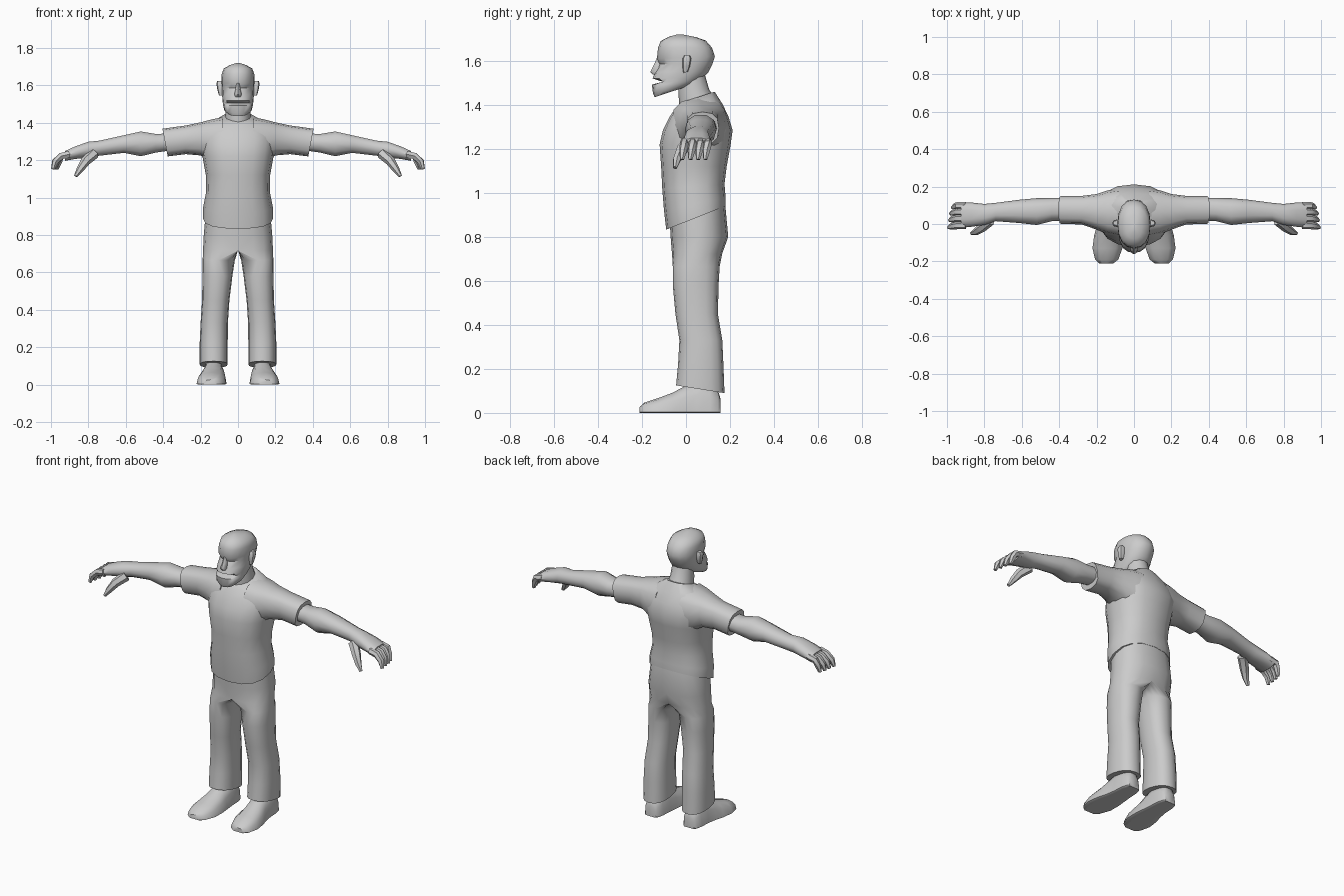
import bpy, bmesh, math
from mathutils import Vector

grey = bpy.data.materials.new("plain grey")
grey.diffuse_color = (0.6, 0.6, 0.6, 1)


def spow(t, p):
    return math.copysign(abs(t) ** p, t) if abs(t) > 1e-6 else 0.0


def loft(name, rings, n=12, power=0.85, mirror=False, edit=None, smooth=45):
    """Skin a row of rings, each given as centre, half axis u, half axis v."""
    bm = bmesh.new()
    rows = []
    for c, u, v in rings:
        c, u, v = Vector(c), Vector(u), Vector(v)
        rows.append([bm.verts.new(c + u * spow(math.cos(a), power) + v * spow(math.sin(a), power))
                     for a in (2 * math.pi * i / n for i in range(n))])
    for a, b in zip(rows, rows[1:]):
        for i in range(n):
            j = (i + 1) % n
            bm.faces.new((a[i], a[j], b[j], b[i]))
    bm.faces.new(rows[0][::-1])
    bm.faces.new(rows[-1])
    bmesh.ops.recalc_face_normals(bm, faces=bm.faces[:])
    if edit:
        edit(bm, rows)
    me = bpy.data.meshes.new(name)
    bm.to_mesh(me)
    bm.free()
    me.materials.append(grey)
    ob = bpy.data.objects.new(name, me)
    bpy.context.collection.objects.link(ob)
    if mirror:
        ob.modifiers.new("mirror", 'MIRROR')
    bpy.ops.object.select_all(action='DESELECT')
    ob.select_set(True)
    bpy.context.view_layer.objects.active = ob
    bpy.ops.object.shade_smooth_by_angle(angle=math.radians(smooth))
    return ob


def level(zf, zb, yf, yb, hw, cx=0.0):
    """Ring around the z axis; front and back may have different heights."""
    return ((cx, (yf + yb) / 2, (zf + zb) / 2), (hw, 0, 0), (0, (yb - yf) / 2, (zb - zf) / 2))


def across(x, y0, y1, z0, z1, lean=0.0):
    """Ring around the x axis."""
    return ((x, (y0 + y1) / 2, (z0 + z1) / 2), (0, (y1 - y0) / 2, 0), (lean, 0, (z1 - z0) / 2))


def tube(name, path, radii):
    """Tapered finger following a path in the xz direction."""
    rings = []
    for i, p in enumerate(path):
        d = (Vector(path[min(i + 1, len(path) - 1)]) - Vector(path[max(i - 1, 0)])).normalized()
        u = d.cross(Vector((0, 0, 1))).normalized()
        rings.append((p, u * radii[i], u.cross(d) * radii[i]))
    return loft(name, rings, n=6, power=1, mirror=True)


# Shirt body, with the hem lower in front
loft("shirt_body", [
    level(.833, .94, -.09, .18, .187),
    level(.92, .98, -.10, .18, .186),
    level(1.02, 1.04, -.108, .175, .170),
    level(1.12, 1.12, -.113, .185, .172),
    level(1.22, 1.22, -.12, .203, .190),
    level(1.285, 1.285, -.105, .212, .200),
    level(1.345, 1.35, -.075, .192, .195),
    level(1.39, 1.405, -.045, .165, .155),
    level(1.41, 1.46, -.025, .13, .075)], n=16)

# Sleeves
loft("sleeve", [
    across(.08, -.07, .19, 1.17, 1.43),
    across(.14, -.055, .18, 1.19, 1.418),
    across(.20, -.03, .16, 1.225, 1.402),
    across(.28, -.002, .15, 1.232, 1.385),
    across(.39, 0, .15, 1.22, 1.368, .014)], power=.75, mirror=True)

# Bare arms running into the palms
loft("arm", [
    across(.36, .02, .14, 1.25, 1.345),
    across(.44, .015, .14, 1.238, 1.342),
    across(.52, -.005, .138, 1.218, 1.356),
    across(.61, .005, .13, 1.237, 1.335),
    across(.74, .015, .113, 1.222, 1.306),
    across(.80, -.005, .107, 1.212, 1.30),
    across(.87, -.015, .115, 1.205, 1.275),
    across(.925, -.02, .117, 1.195, 1.25)], n=10, mirror=True)

# Fingers and thumb
for k, (y, reach) in enumerate([(-.008, .99), (.03, .985), (.065, .98), (.098, .97)]):
    tube("finger_%d" % (k + 1),
         [(.90, y, 1.232), (.945, y, 1.222), (reach - .012, y - .005, 1.192), (reach, y - .01, 1.152)],
         [.02, .02, .018, .010])
tube("thumb", [(.77, .02, 1.235), (.815, -.02, 1.195), (.845, -.042, 1.15), (.868, -.05, 1.114)],
     [.03, .026, .019, .010])

# Neck
loft("neck", [
    level(1.39, 1.42, -.03, .14, .072),
    level(1.46, 1.47, -.035, .105, .065),
    level(1.53, 1.54, -.03, .085, .060)], power=1)


def face_detail(bm, rows):
    # Open mouth notch and sunken eye sockets
    for v in rows[3]:
        if v.co.y < -.06 and abs(v.co.x) < .07:
            v.co.y = max(v.co.y, -.105)
    for v in rows[6]:
        if v.co.y < -.06 and .02 < abs(v.co.x) < .07:
            v.co.y += .012


# Head with jaw, lips and skull
loft("head", [
    level(1.435, 1.475, -.143, -.02, .056),
    level(1.452, 1.48, -.15, .00, .073),
    level(1.492, 1.495, -.155, .04, .080),
    level(1.505, 1.505, -.155, .055, .081),
    level(1.52, 1.52, -.152, .075, .083),
    level(1.55, 1.55, -.14, .103, .085),
    level(1.585, 1.59, -.125, .122, .087),
    level(1.61, 1.62, -.132, .131, .089),
    level(1.66, 1.66, -.127, .118, .087),
    level(1.69, 1.692, -.115, .09, .076),
    level(1.709, 1.708, -.08, .045, .042),
    level(1.72, 1.719, -.04, -.01, .010)], n=16, power=.9, edit=face_detail)

# Nose
loft("nose", [
    level(1.538, 1.538, -.152, -.11, .016),
    level(1.55, 1.55, -.162, -.11, .020),
    level(1.58, 1.58, -.147, -.10, .013),
    level(1.612, 1.612, -.133, -.10, .010)], n=8, power=1)

# Ears
loft("ear", [
    level(1.545, 1.55, -.012, .008, .012, .090),
    level(1.575, 1.575, -.016, .018, .020, .090),
    level(1.61, 1.61, -.016, .024, .024, .092),
    level(1.624, 1.624, -.008, .018, .016, .094)], n=8, power=.8, mirror=True)


def join_hips(bm, rows):
    # Flatten the hip rings on the centre plane and open that side
    for v in bm.verts:
        v.co.x = max(v.co.x, 0)
    inner = [f for f in bm.faces if all(v.co.x < 1e-4 for v in f.verts)]
    bmesh.ops.delete(bm, geom=inner, context='FACES')


# Trousers
loft("trousers", [
    level(.125, .09, -.045, .175, .075, .130),
    level(.22, .22, -.036, .17, .075, .130),
    level(.33, .33, -.03, .165, .073, .127),
    level(.45, .45, -.048, .145, .073, .119),
    level(.58, .58, -.06, .148, .080, .110),
    level(.665, .665, -.06, .153, .086, .103),
    level(.715, .725, -.063, .165, .187),
    level(.80, .80, -.07, .192, .183),
    level(.90, .95, -.075, .178, .172)], n=16, mirror=True, edit=join_hips)


def flat_sole(bm, rows):
    for v in bm.verts:
        v.co.z = max(v.co.z, 0)


# Shoes, lofted from toe to heel
loft("shoe", [((x, y, .004), (hw, 0, 0), (0, 0, top)) for x, y, hw, top in [
    (.148, -.212, .036, .022), (.146, -.19, .062, .042), (.142, -.13, .080, .062),
    (.137, -.06, .076, .088), (.132, -.01, .066, .115), (.130, .05, .058, .14),
    (.130, .11, .055, .13), (.130, .145, .046, .10), (.130, .157, .036, .06)]],
    n=12, mirror=True, edit=flat_sole)
